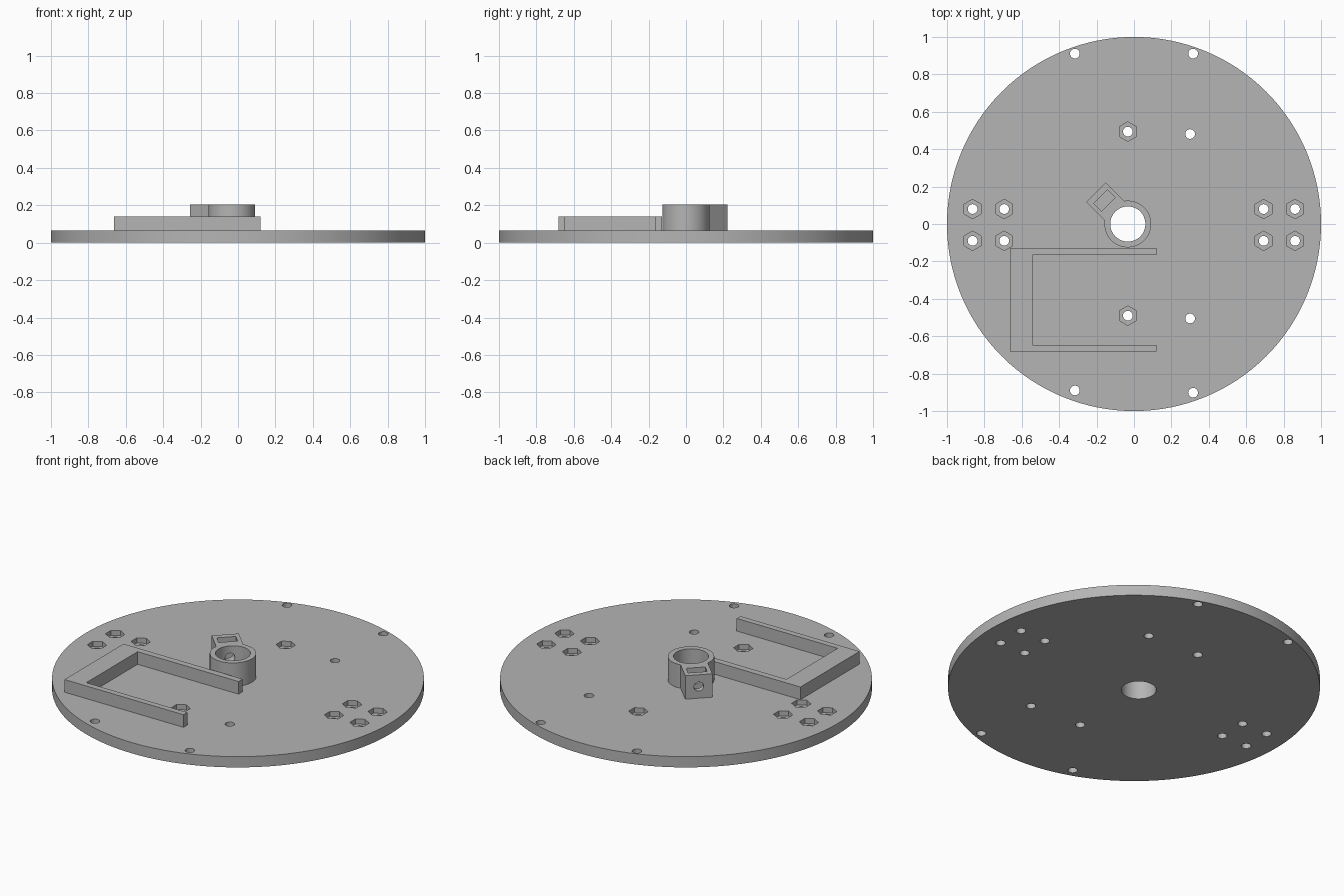
import bpy, bmesh, math
from mathutils import Matrix, Vector

if "Cube" in bpy.data.objects:
    bpy.data.objects.remove(bpy.data.objects["Cube"])

PLATE_TOP, BRACKET_TOP, HUB_TOP = 0.064, 0.139, 0.203
HUB = Vector((-0.033, 0, 0))
TURN = Matrix.Translation(HUB) @ Matrix.Rotation(math.radians(135), 4, 'Z')

grey = bpy.data.materials.new("plain grey")
grey.use_nodes = True
grey.diffuse_color = (0.46, 0.46, 0.46, 1)
grey.node_tree.nodes["Principled BSDF"].inputs["Base Color"].default_value = grey.diffuse_color


def finish(name, bm):
    mesh = bpy.data.meshes.new(name)
    bmesh.ops.recalc_face_normals(bm, faces=bm.faces)
    bm.to_mesh(mesh)
    bm.free()
    mesh.materials.append(grey)
    obj = bpy.data.objects.new(name, mesh)
    bpy.context.collection.objects.link(obj)
    return obj


def add_cylinder(bm, x, y, z0, z1, radius, sides):
    bmesh.ops.create_cone(bm, cap_ends=True, segments=sides, radius1=radius, radius2=radius,
                          depth=z1 - z0, matrix=Matrix.Translation((x, y, (z0 + z1) / 2)))


def cylinders(name, spots, z0, z1, radius, sides):
    bm = bmesh.new()
    for x, y in spots:
        add_cylinder(bm, x, y, z0, z1, radius, sides)
    return finish(name, bm)


def box(name, low, high, transform=Matrix()):
    low, high = Vector(low), Vector(high)
    bm = bmesh.new()
    bmesh.ops.create_cube(bm, size=1, matrix=transform @ Matrix.Translation((low + high) / 2)
                          @ Matrix.Diagonal((*(high - low), 1)))
    return finish(name, bm)


def combine(target, tool, operation='DIFFERENCE'):
    mod = target.modifiers.new("cut", 'BOOLEAN')
    mod.operation, mod.object, mod.solver = operation, tool, 'EXACT'
    select(target)
    bpy.ops.object.modifier_apply(modifier=mod.name)
    bpy.data.objects.remove(tool)


def select(obj):
    bpy.ops.object.select_all(action='DESELECT')
    obj.select_set(True)
    bpy.context.view_layer.objects.active = obj


def smooth(obj):
    select(obj)
    bpy.ops.object.shade_smooth_by_angle(angle=math.radians(30))


# Round base plate with bolt holes and hexagonal nut pockets
nut_spots = [(x, y) for x in (-0.863, -0.694, 0.693, 0.861) for y in (0.08, -0.09)]
nut_spots += [(HUB.x, 0.494), (HUB.x, -0.49)]
plain_spots = [(0.3, 0.481), (0.3, -0.505), (-0.316, 0.911), (0.316, 0.911),
               (-0.316, -0.89), (0.316, -0.902)]
plate = cylinders("base_plate", [(0, 0)], 0, PLATE_TOP, 1, 128)
combine(plate, cylinders("nut_pockets", nut_spots, 0.034, 0.2, 0.052, 6))
combine(plate, cylinders("bolt_holes", nut_spots + plain_spots, -0.1, 0.2, 0.026, 24))
combine(plate, cylinders("shaft_hole", [HUB.xy], -0.1, 0.2, 0.094, 64))
smooth(plate)

# Hub collar with a clamp block set diagonally
hub = cylinders("hub_collar", [HUB.xy], PLATE_TOP, HUB_TOP, 0.125, 64)
combine(hub, box("clamp_block", (0, -0.074, PLATE_TOP), (0.241, 0.074, HUB_TOP), TURN), 'UNION')
combine(hub, cylinders("bore", [HUB.xy], -0.1, 0.4, 0.094, 64))
combine(hub, box("nut_slot", (0.148, -0.052, 0.075), (0.207, 0.052, 0.4), TURN))

# Set screw hole running from the block face into the bore
screw = cylinders("screw_hole", [(0, 0)], 0, 0.35, 0.027, 24)
screw.data.transform(TURN @ Matrix.Translation((0, 0, 0.133)) @ Matrix.Rotation(math.pi / 2, 4, 'Y'))
combine(hub, screw)
smooth(hub)

# U-shaped bracket, open toward the left
outline = [(0.12, -0.128), (-0.662, -0.128), (-0.662, -0.682), (0.12, -0.682),
           (0.12, -0.647), (-0.543, -0.647), (-0.543, -0.166), (0.12, -0.166)]
bm = bmesh.new()
base = bm.faces.new([bm.verts.new((x, y, PLATE_TOP)) for x, y in outline])
top = bmesh.ops.extrude_face_region(bm, geom=[base], use_keep_orig=True)["geom"]
bmesh.ops.translate(bm, vec=(0, 0, BRACKET_TOP - PLATE_TOP),
                    verts=[v for v in top if isinstance(v, bmesh.types.BMVert)])
finish("u_bracket", bm)
